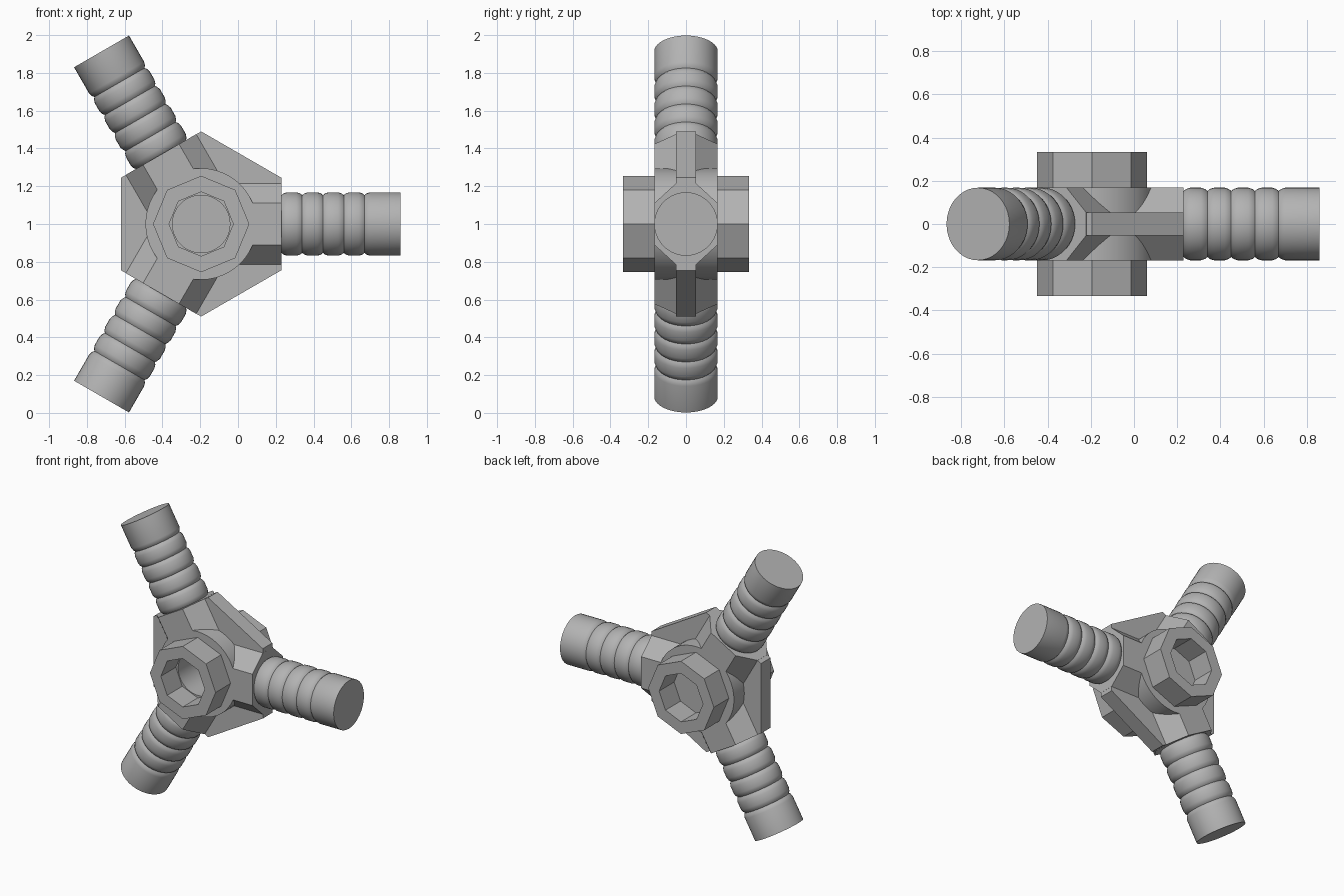
import bpy, bmesh
from math import radians, cos, sin, pi
from mathutils import Matrix, Vector

cube = bpy.data.objects.get("Cube")
if cube:
    bpy.data.objects.remove(cube, do_unlink=True)

grey = bpy.data.materials.new("plain_grey")
grey.use_nodes = True
colour = (0.45, 0.45, 0.45, 1)
grey.diffuse_color = colour
grey.node_tree.nodes["Principled BSDF"].inputs["Base Color"].default_value = colour

HUB = Matrix.Translation((-0.195, 0, 1.0))
TO_FRONT = Matrix.Rotation(radians(90), 4, 'X')
TO_BACK = Matrix.Rotation(radians(-90), 4, 'X')
TO_SIDE = Matrix.Rotation(radians(90), 4, 'Y')


def skin(name, rings, matrix, closed=False, smooth=False):
    """Join rings of points; cap both ends, or close the loop of rings."""
    bm = bmesh.new()
    rows = [[bm.verts.new(p) for p in ring] for ring in rings]
    n = len(rows[0])
    pairs = list(zip(rows, rows[1:]))
    if closed:
        pairs.append((rows[-1], rows[0]))
    else:
        bm.faces.new(rows[0])
        bm.faces.new(rows[-1])
    for a, b in pairs:
        for i in range(n):
            j = (i + 1) % n
            bm.faces.new((a[i], a[j], b[j], b[i]))
    bmesh.ops.recalc_face_normals(bm, faces=bm.faces)
    mesh = bpy.data.meshes.new(name)
    bm.to_mesh(mesh)
    bm.free()
    mesh.materials.append(grey)
    obj = bpy.data.objects.new(name, mesh)
    bpy.context.collection.objects.link(obj)
    obj.matrix_world = HUB @ matrix
    if smooth:
        bpy.ops.object.select_all(action='DESELECT')
        obj.select_set(True)
        bpy.context.view_layer.objects.active = obj
        bpy.ops.object.shade_smooth_by_angle(angle=radians(32))
    return obj


def lathe(name, profile, sides, matrix, phase=0, **options):
    """Turn a (radius, height) profile around local z."""
    angles = [phase + 2 * pi * i / sides for i in range(sides)]
    rings = [[(r * cos(a), r * sin(a), h) for a in angles] for r, h in profile]
    return skin(name, rings, matrix, **options)


HALF = 0.168      # half depth of the hub, also the arm radius
PLATE = 0.053     # half depth of the six-sided plate

# Round core with a deep bore in its front
lathe("hub_core", [(0.295, -HALF), (0.295, HALF), (0.152, HALF), (0.152, -0.15)],
      48, TO_FRONT, smooth=True)

# Six-sided plate between the arms
lathe("hub_plate", [(0.49, -PLATE), (0.49, PLATE), (0.2, PLATE), (0.2, -PLATE)],
      6, TO_FRONT, phase=radians(30), closed=True)

# Eight-sided collars, front and back
for name, turn in (("front_collar", TO_FRONT), ("back_collar", TO_BACK)):
    lathe(name, [(0.255, HALF), (0.255, 0.334), (0.17, 0.334), (0.17, HALF)],
          8, turn, closed=True)

# Ribbed arm profile: four rounded ribs, then a plain end
FIRST, PITCH, END = 0.425, 0.11, 1.055
arm = [(0.153, 0.36)]
for k in range(5):
    a = FIRST + k * PITCH
    b = a + PITCH
    arm += [(0.153, a), (0.162, a + 0.011), (HALF, a + 0.03)]
    if k < 4:
        arm += [(HALF, b - 0.03), (0.162, b - 0.011)]
arm.append((HALF, END))

# Chamfered cross-section of the arm housing
section = [(HALF, 0.11), (PLATE, 0.215)]
section += [(-y, z) for y, z in reversed(section)]
section += [(-y, -z) for y, z in section]

for name, degrees in (("left", 0), ("upper", 120), ("lower", 240)):
    spin = Matrix.Rotation(radians(-degrees), 4, 'Y')
    skin(name + "_housing", [[(x, y, z) for y, z in section] for x in (0.2, 0.425)], spin)
    lathe(name + "_arm", arm, 40, spin @ TO_SIDE, smooth=True)
